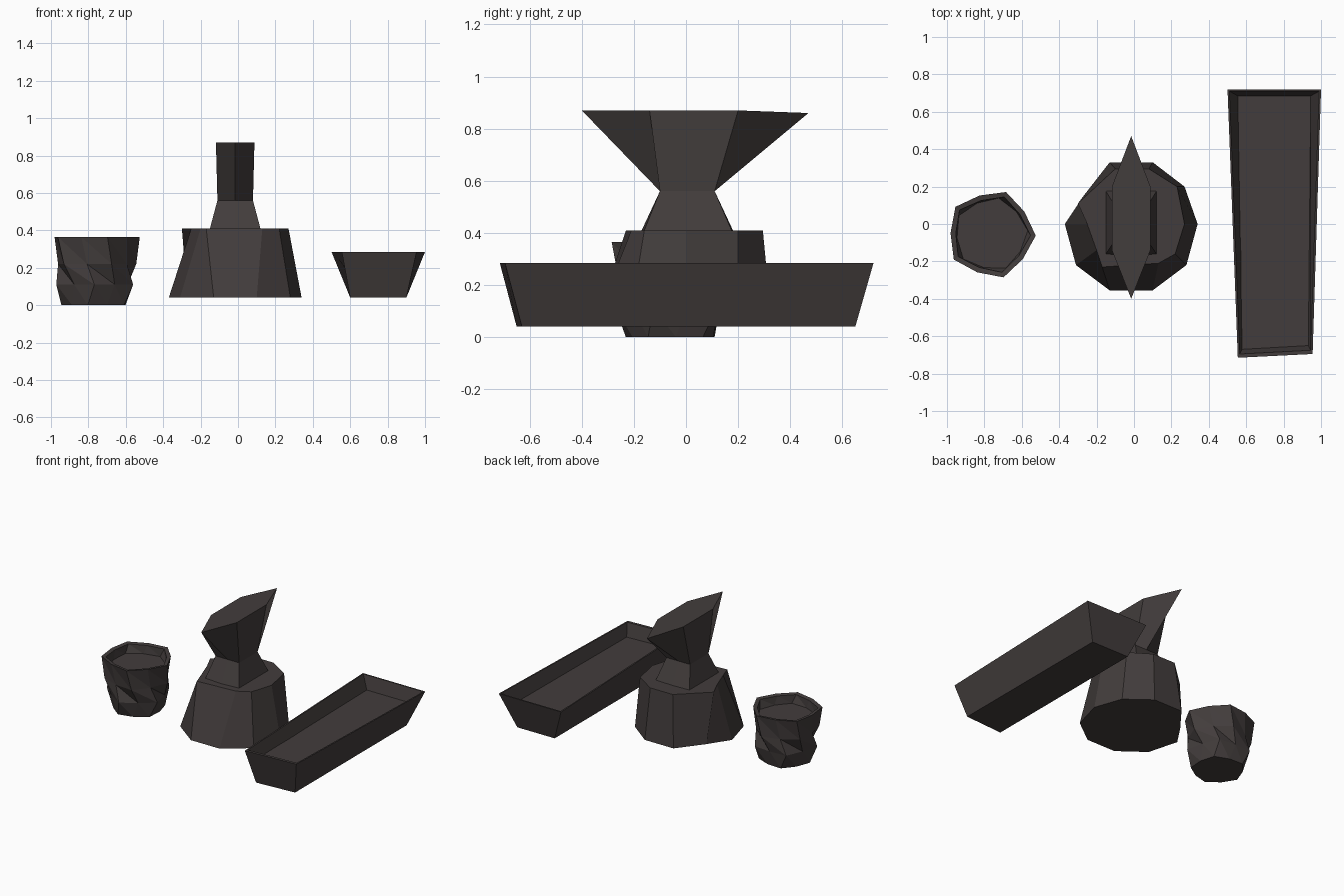
import bpy
import bmesh
from math import cos, sin, tau

cube = bpy.data.objects.get("Cube")
if cube:
    bpy.data.objects.remove(cube, do_unlink=True)

# One dark iron colour for everything
COLOUR = (0.055, 0.046, 0.045, 1)
dark = bpy.data.materials.new("dark_iron_brown")
dark.use_nodes = True
dark.diffuse_color = COLOUR
bsdf = dark.node_tree.nodes["Principled BSDF"]
bsdf.inputs["Base Color"].default_value = COLOUR
bsdf.inputs["Roughness"].default_value = 0.9


def loft(name, rings, twisted=False):
    """Skin a stack of equal rings, listed upward, and cap both ends."""
    bm = bmesh.new()
    loops = [[bm.verts.new(p) for p in ring] for ring in rings]
    n = len(loops[0])
    for low, high in zip(loops, loops[1:]):
        for i in range(n):
            j = (i + 1) % n
            if twisted:
                bm.faces.new((low[i], low[j], high[i]))
                bm.faces.new((low[j], high[j], high[i]))
            else:
                bm.faces.new((low[i], low[j], high[j], high[i]))
    bm.faces.new(loops[0][::-1])
    bm.faces.new(loops[-1])
    bmesh.ops.recalc_face_normals(bm, faces=bm.faces)
    mesh = bpy.data.meshes.new(name)
    bm.to_mesh(mesh)
    bm.free()
    mesh.materials.append(dark)
    obj = bpy.data.objects.new(name, mesh)
    bpy.context.collection.objects.link(obj)
    return obj


def flat(points, z):
    return [(x, y, z) for x, y in points]


# Stump: tapered ten-sided block with an uneven top
stump_low = [(-.37, 0), (-.31, -.22), (-.13, -.355), (.1, -.355), (.28, -.22),
             (.34, 0), (.27, .2), (.1, .33), (-.13, .33), (-.27, .15)]
stump_top = [(-.25, 0), (-.2, -.14), (-.17, -.23), (.13, -.21), (.22, -.16),
             (.27, 0), (.23, .2), (.08, .295), (-.1, .295), (-.3, .11)]
loft("stump", [flat(stump_low, .04), flat(stump_top, .41)])


# Anvil: flared foot, narrow waist, face drawn out to a point at each end
def anvil_ring(front, back, side, side_front, side_back, z, tip_z):
    c = -.015
    return [(c, front, z), (c + side, side_front, z), (c + side, side_back, z),
            (c, back, tip_z), (c - side, side_back, z), (c - side, side_front, z)]


loft("anvil", [
    anvil_ring(-.17, .18, .135, -.16, .175, .41, .41),
    anvil_ring(-.1, .11, .095, -.1, .11, .56, .56),
    anvil_ring(-.4, .47, .103, -.14, .2, .87, .86),
])


# Trough: open box that narrows toward the front
def trough_ring(front_x, back_x, front_y, back_y, z):
    return [(front_x[0], front_y, z), (front_x[1], front_y + .02, z),
            (back_x[1], back_y, z), (back_x[0], back_y, z)]


loft("trough", [
    trough_ring((.6, .9), (.6, .9), -.65, .65, .04),
    trough_ring((.555, .955), (.5, 1), -.715, .72, .285),
    trough_ring((.565, .945), (.51, .99), -.695, .71, .285),
    trough_ring((.578, .932), (.555, .945), -.67, .685, .19),
])

# Bucket: crumpled five-cornered tub with a shallow recess on top
CX, CY, SIDES = -.765, -.055, 10


def bucket_ring(radius, wobble, phase, z):
    ring = []
    for i in range(SIDES):
        r = radius + (wobble if i % 2 else -wobble)
        a = tau * i / SIDES + phase
        ring.append((CX + r * cos(a), CY + r * sin(a), z))
    return ring


loft("bucket", [
    bucket_ring(.172, .008, .1, 0),
    bucket_ring(.2, .016, .3, .11),
    bucket_ring(.21, -.012, .1, .22),
    bucket_ring(.228, -.012, -.03, .365),
    bucket_ring(.2, -.012, -.03, .36),
    bucket_ring(.19, -.008, .1, .3),
], twisted=True)
